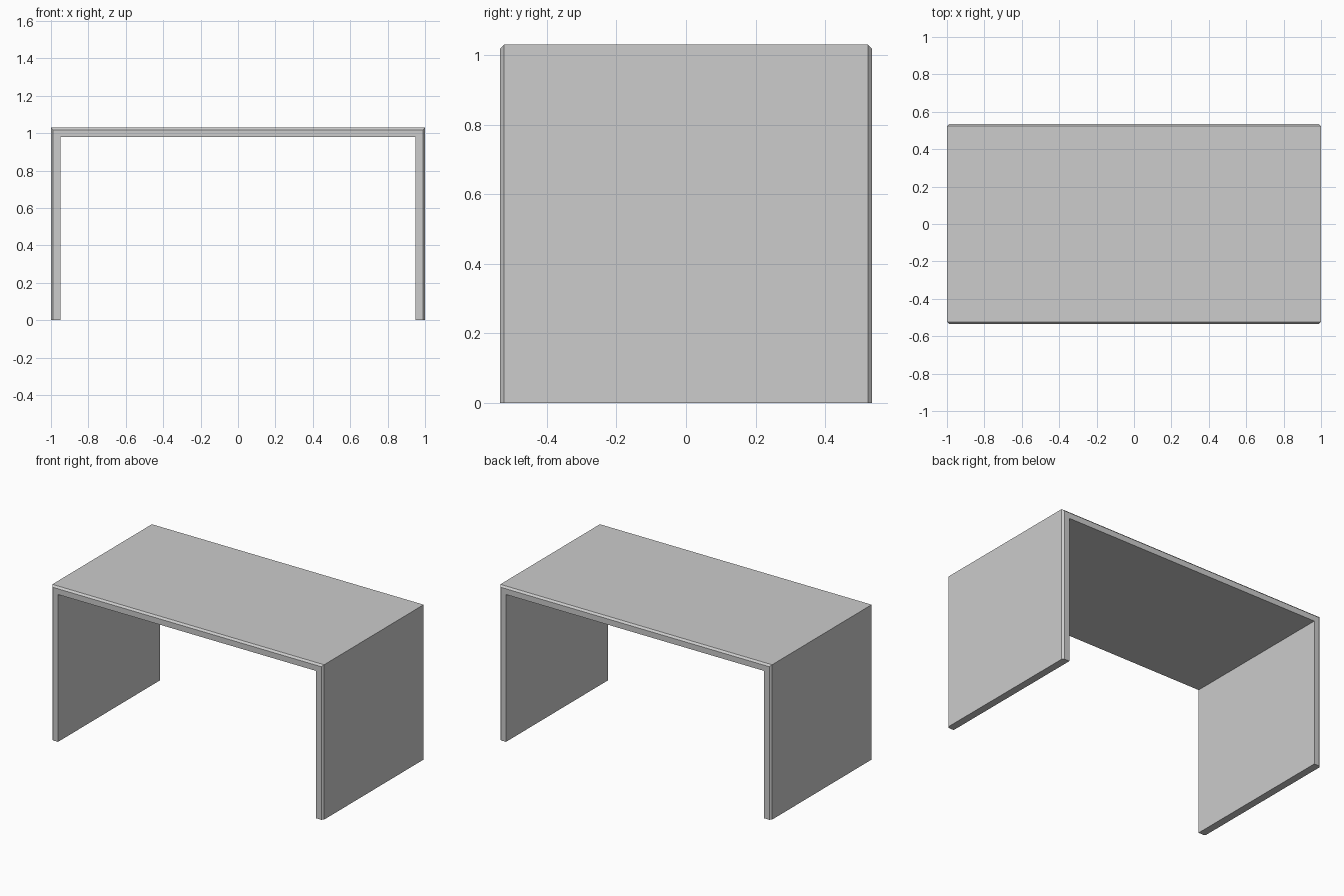
import bpy
import bmesh

cube = bpy.data.objects.get("Cube")
if cube:
    bpy.data.objects.remove(cube, do_unlink=True)

WIDTH, DEPTH, HEIGHT = 2.0, 1.07, 1.03
THICK, CHAMFER = 0.05, 0.012

grey = bpy.data.materials.new("light grey")
grey.use_nodes = True
colour = (0.604, 0.604, 0.604, 1)
grey.diffuse_color = colour
grey.node_tree.nodes["Principled BSDF"].inputs["Base Color"].default_value = colour


def u_profile(bm, y, inset):
    """Upside-down U: outer edge pulled in by inset, inner edge fixed."""
    xo, zo = WIDTH / 2 - inset, HEIGHT - inset
    xi, zi = WIDTH / 2 - THICK, HEIGHT - THICK
    points = [(-xo, 0), (-xo, zo), (xo, zo), (xo, 0),
              (xi, 0), (xi, zi), (-xi, zi), (-xi, 0)]
    return [bm.verts.new((x, y, z)) for x, z in points]


# Table: top and side panels in one folded slab, outer rims chamfered
bm = bmesh.new()
half = DEPTH / 2
rings = [u_profile(bm, y, inset) for y, inset in (
    (-half, CHAMFER), (CHAMFER - half, 0), (half - CHAMFER, 0), (half, CHAMFER))]

for a, b in zip(rings, rings[1:]):
    for i in range(len(a)):
        j = (i + 1) % len(a)
        bm.faces.new((a[i], a[j], b[j], b[i]))

# Front and back rims, one quad per panel, mitred at the corners
for ring in (rings[0], rings[-1]):
    for i in range(3):
        bm.faces.new((ring[i], ring[i + 1], ring[6 - i], ring[7 - i]))

bmesh.ops.recalc_face_normals(bm, faces=bm.faces)
mesh = bpy.data.meshes.new("table")
bm.to_mesh(mesh)
bm.free()
mesh.materials.append(grey)
table = bpy.data.objects.new("table", mesh)
bpy.context.collection.objects.link(table)
